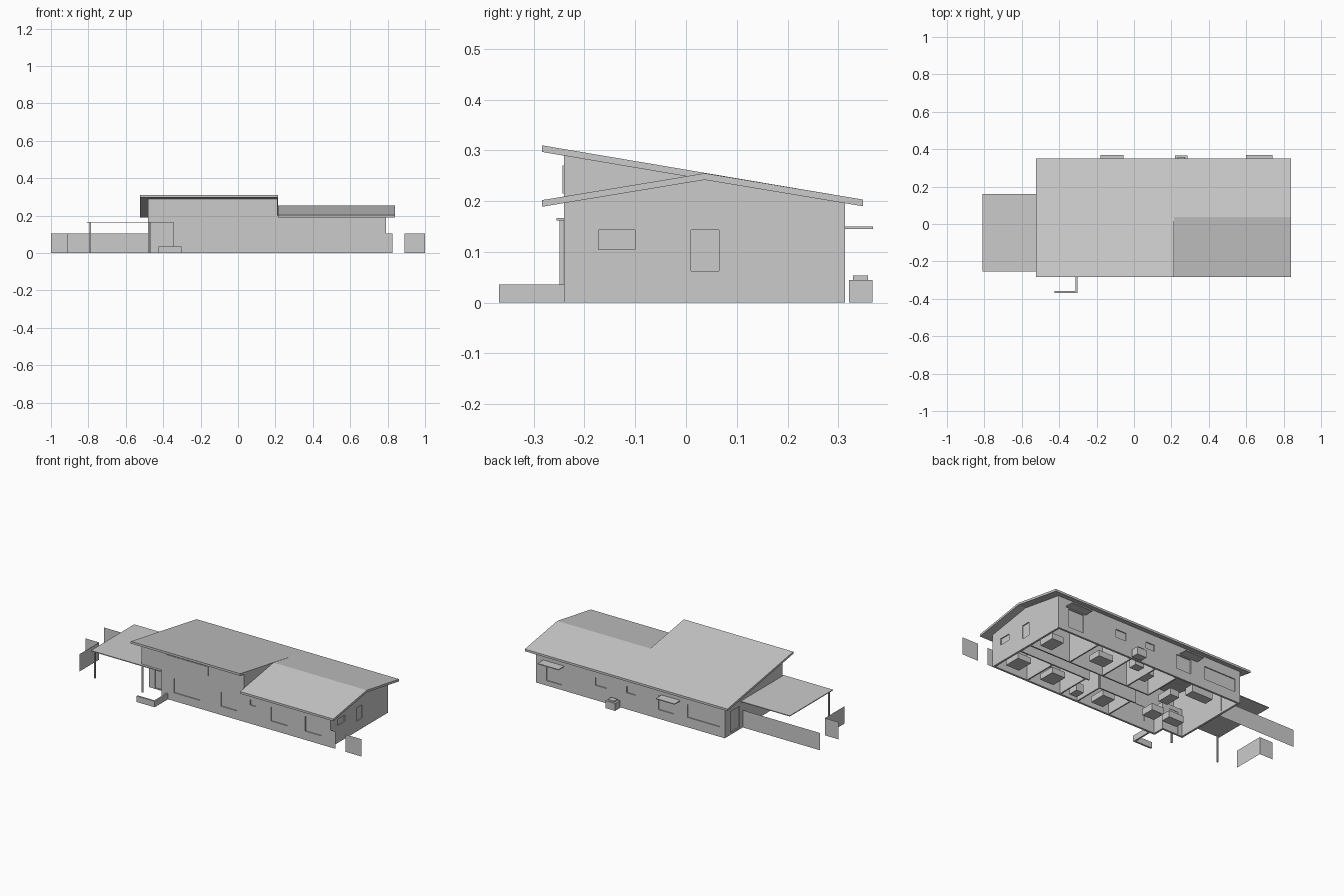
import bpy, bmesh
from mathutils import Vector

old = bpy.data.objects.get("Cube")
if old:
    bpy.data.objects.remove(old, do_unlink=True)

grey = bpy.data.materials.new("plain_grey")
grey.use_nodes = True
grey.diffuse_color = (0.6, 0.6, 0.6, 1)
grey.node_tree.nodes["Principled BSDF"].inputs["Base Color"].default_value = (0.6, 0.6, 0.6, 1)


def finish(name, bm):
    bmesh.ops.recalc_face_normals(bm, faces=bm.faces)
    mesh = bpy.data.meshes.new(name)
    bm.to_mesh(mesh)
    bm.free()
    mesh.materials.append(grey)
    obj = bpy.data.objects.new(name, mesh)
    bpy.context.collection.objects.link(obj)
    return obj


def add_prism(bm, axis, profile, a, b):
    """Extrude a (y,z) profile along x, or an (x,z) profile along y."""
    place = (lambda p: (a, p[0], p[1])) if axis == "x" else (lambda p: (p[0], a, p[1]))
    face = bm.faces.new([bm.verts.new(place(p)) for p in profile])
    if a == b:
        return
    shift = Vector((b - a, 0, 0)) if axis == "x" else Vector((0, b - a, 0))
    ext = bmesh.ops.extrude_face_region(bm, geom=[face])
    moved = [g for g in ext["geom"] if isinstance(g, bmesh.types.BMVert)]
    bmesh.ops.translate(bm, vec=shift, verts=moved)
    if face.is_valid and not any(len(e.link_faces) > 2 for e in face.edges):
        # keep the starting cap so the prism is closed
        return
    return


def rect(a0, a1, z0, z1):
    return [(a0, z0), (a1, z0), (a1, z1), (a0, z1)]


def prism(name, axis, profile, a, b):
    bm = bmesh.new()
    add_prism(bm, axis, profile, a, b)
    return finish(name, bm)


def box(name, x0, x1, y0, y1, z0, z1):
    return prism(name, "x", rect(y0, y1, z0, z1), x0, x1)


def wall(name, axis, profile, outer, inner, openings):
    """Wall with openings cut through and a recessed pane in each one."""
    obj = prism(name, axis, profile, outer, inner)
    depth = inner - outer
    cut, panes = bmesh.new(), bmesh.new()
    for o in openings:
        add_prism(cut, axis, rect(*o), outer - depth, inner + depth)
        add_prism(panes, axis, rect(*o), outer + depth * 0.5, outer + depth * 0.8)
    cutter = finish(name + "_cutter", cut)
    cutter.hide_render = True
    finish(name + "_panes", panes)
    mod = obj.modifiers.new("openings", "BOOLEAN")
    mod.operation = "DIFFERENCE"
    mod.solver = "EXACT"
    mod.object = cutter
    bpy.context.view_layer.objects.active = obj
    bpy.ops.object.modifier_apply(modifier=mod.name)
    bpy.data.objects.remove(cutter, do_unlink=True)


T = 0.012                                   # wall thickness
W, E, F, B = -0.48, 0.79, -0.24, 0.313      # outer wall faces
STEP, PORCH, PORCH_BACK, HEAD = 0.21, -0.345, -0.17, 0.165

# Outer walls
wall("front_wall", "y",
     [(W, HEAD), (PORCH, HEAD), (PORCH, 0), (E, 0), (E, 0.2), (STEP, 0.2), (STEP, 0.29), (W, 0.29)],
     F, F + T,
     [(-0.264, -0.088, 0.05, 0.137), (0.053, 0.16, 0.053, 0.14), (0.25, 0.29, 0.113, 0.145),
      (0.39, 0.5, 0.053, 0.14), (0.62, 0.73, 0.053, 0.143)])
wall("back_wall", "y", rect(W, E, 0, 0.2), B, B - T,
     [(0.615, 0.72, 0.03, 0.14), (0.317, 0.39, 0.09, 0.138), (0.12, 0.18, 0.1, 0.138),
      (-0.135, -0.035, 0.055, 0.14), (-0.446, -0.23, 0.06, 0.138)])
wall("east_gable_wall", "x", [(F, 0), (B, 0), (B, 0.2), (0.037, 0.247), (F, 0.2)], E, E - T,
     [(-0.172, -0.1, 0.105, 0.143), (0.01, 0.065, 0.062, 0.143)])
wall("west_gable_wall", "x",
     [(PORCH_BACK, 0), (B, 0), (B, 0.2), (F, 0.29), (F, HEAD), (PORCH_BACK, HEAD)], W, W + T,
     [(0.17, 0.26, 0.012, 0.14)])
wall("porch_back_wall", "y", rect(W, PORCH, 0, HEAD), PORCH_BACK, PORCH_BACK + T,
     [(-0.44, -0.38, 0.005, 0.14)])
box("porch_side_wall", PORCH, PORCH + T, F, PORCH_BACK + T, 0, HEAD)
prism("roof_step_wall", "x", [(F, 0.19), (0.037, 0.245), (F, 0.29)], STEP - T, STEP)
box("clerestory_panel", -0.31, -0.03, F - 0.003, F, 0.215, 0.27)

# Roofs
prism("high_roof", "x", [(-0.284, 0.31), (0.349, 0.203), (0.349, 0.19), (-0.284, 0.297)], -0.523, 0.213)
prism("low_roof", "x",
      [(-0.284, 0.202), (0.037, 0.255), (0.349, 0.203), (0.349, 0.19), (0.037, 0.242), (-0.284, 0.189)],
      0.213, 0.84)
prism("carport_roof", "x", rect(-0.255, 0.16, 0.162, 0.167), -0.81, W)
prism("porch_roof", "x", rect(-0.255, PORCH_BACK, 0.162, 0.167), W, PORCH)
for i, x in enumerate((-0.79, -0.47)):
    box(f"carport_post_{i}", x - 0.004, x + 0.004, -0.249, -0.241, 0, 0.163)

# Back canopies and outdoor unit
for i, (x0, x1) in enumerate(((-0.18, -0.055), (0.6, 0.74))):
    box(f"canopy_{i}", x0, x1, B, 0.368, 0.145, 0.15)
box("outdoor_unit", 0.22, 0.285, 0.321, 0.367, 0, 0.045)
box("outdoor_unit_top", 0.232, 0.273, 0.329, 0.359, 0.045, 0.054)

# Low entrance wall, bent in an L
box("entrance_wall_front", -0.425, -0.303, -0.368, -0.357, 0, 0.036)
box("entrance_wall_side", -0.313, -0.303, -0.357, F, 0, 0.036)

# Fence sheets
H = 0.105
for name, axis, a, b, at in (
        ("fence_back", "y", -1, W, 0.14), ("fence_corner_long", "x", -0.225, -0.035, -0.91),
        ("fence_corner_short", "y", -1, -0.91, -0.035), ("fence_east", "y", 0.89, 1, F),
        ("fence_east_stub", "y", E, 0.825, F)):
    prism(name, axis, rect(a, b, 0, H), at, at)

# Inner partitions
for i, (a, b, y) in enumerate(((-0.05, 0.78, 0.06), (0.3, 0.78, -0.02), (-0.05, 0.2, -0.05))):
    box(f"corridor_wall_{i}", a, b, y, y + 0.008, 0, 0.18)
for i, (x, y0, y1) in enumerate((
        (-0.05, 0.06, 0.3), (0.1, 0.06, 0.3), (0.27, 0.06, 0.3), (0.5, 0.06, 0.3),
        (-0.02, -0.23, -0.05), (0.2, -0.23, -0.05), (0.32, -0.23, -0.02), (0.55, -0.23, -0.02))):
    box(f"room_wall_{i}", x, x + 0.008, y0, y1, 0, 0.18)

# Furniture: centre, size and height
for i, (x, y, w, d, h) in enumerate((
        (0.7, -0.13, 0.09, 0.1, 0.035), (0.7, 0.15, 0.08, 0.1, 0.035), (0.38, 0.18, 0.1, 0.08, 0.035),
        (0.08, 0.2, 0.04, 0.08, 0.05), (0.46, -0.13, 0.09, 0.1, 0.035), (0.1, -0.14, 0.08, 0.1, 0.035),
        (-0.33, -0.07, 0.1, 0.06, 0.04), (-0.27, 0.22, 0.14, 0.06, 0.045), (-0.2, -0.08, 0.08, 0.08, 0.04),
        (0.19, 0.25, 0.06, 0.05, 0.05), (-0.16, 0.1, 0.06, 0.1, 0.04), (0.26, -0.17, 0.05, 0.06, 0.05))):
    box(f"furniture_{i}", x - w / 2, x + w / 2, y - d / 2, y + d / 2, 0, h)
